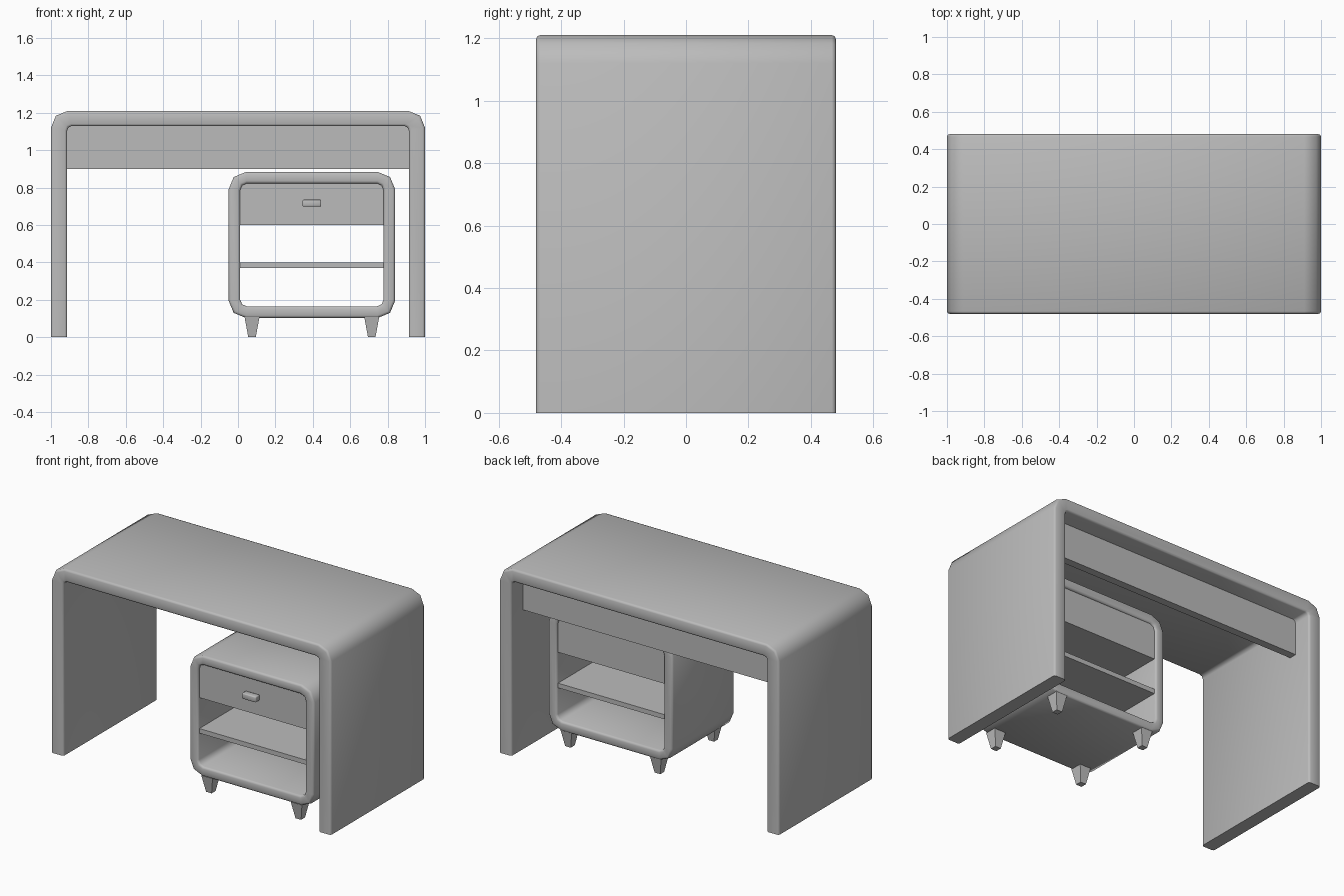
import bpy
import bmesh
from math import radians, sin, cos

cube = bpy.data.objects.get("Cube")
if cube:
    bpy.data.objects.remove(cube, do_unlink=True)

grey = bpy.data.materials.new("plain grey")
grey.use_nodes = True
grey.diffuse_color = (0.5, 0.5, 0.5, 1)
grey.node_tree.nodes["Principled BSDF"].inputs["Base Color"].default_value = grey.diffuse_color


def finish(bm, name, smooth=False):
    bmesh.ops.recalc_face_normals(bm, faces=bm.faces)
    mesh = bpy.data.meshes.new(name)
    bm.to_mesh(mesh)
    bm.free()
    mesh.materials.append(grey)
    obj = bpy.data.objects.new(name, mesh)
    bpy.context.collection.objects.link(obj)
    if smooth:
        bpy.ops.object.select_all(action='DESELECT')
        obj.select_set(True)
        bpy.context.view_layer.objects.active = obj
        bpy.ops.object.shade_smooth_by_angle(angle=radians(50))
    return obj


def box(name, x, y, z, taper=1.0, bevel=0.0):
    """Box from ranges; taper scales its lower end."""
    bm = bmesh.new()
    bmesh.ops.create_cube(bm, size=1)
    for v in bm.verts:
        k = taper if v.co.z < 0 else 1
        v.co.x = sum(x) / 2 + v.co.x * k * (x[1] - x[0])
        v.co.y = sum(y) / 2 + v.co.y * k * (y[1] - y[0])
        v.co.z = z[0] if v.co.z < 0 else z[1]
    if bevel:
        bmesh.ops.bevel(bm, geom=bm.edges[:], offset=bevel, segments=2,
                        profile=0.5, affect='EDGES')
    return finish(bm, name, bevel > 0)


def rounded(x0, x1, z0, z1, r, open_bottom=False):
    """Rounded rectangle path, or an arch standing on z0."""
    corners = [(x1 - r, z1 - r, 0), (x0 + r, z1 - r, 90)]
    if not open_bottom:
        corners += [(x0 + r, z0 + r, 180), (x1 - r, z0 + r, 270)]
    pts = [(cx + r * cos(radians(a + d)), cz + r * sin(radians(a + d)))
           for cx, cz, a in corners for d in (0, 45, 90)]
    return [(x1, z0)] + pts + [(x0, z0)] if open_bottom else pts


def shell(name, outer, inner, y0, y1, closed, soft):
    """Thick band between two paths, with softened front and back rims."""
    bm = bmesh.new()
    rings = [[bm.verts.new((x, y, z)) for x, z in path]
             for path, y in ((outer, y0), (inner, y0), (inner, y1), (outer, y1))]
    n = len(outer)
    for i in range(n if closed else n - 1):
        j = (i + 1) % n
        for a in range(4):
            p, q = rings[a], rings[(a + 1) % 4]
            bm.faces.new((p[i], p[j], q[j], q[i]))
    rims = [bm.edges.get((ring[i], ring[(i + 1) % n]))
            for ring in rings for i in range(n if closed else n - 1)]
    if not closed:
        for i in (0, n - 1):
            bm.faces.new([ring[i] for ring in rings])
    bmesh.ops.bevel(bm, geom=rims, offset=soft, segments=2, profile=0.5, affect='EDGES')
    return finish(bm, name, True)


# Desk: one arched slab with a panel set in from the back
shell("desk_top_and_sides", rounded(-1, 1, 0, 1.21, 0.09, True),
      rounded(-0.913, 0.913, 0, 1.128, 0.022, True), -0.48, 0.48, False, 0.013)
box("back_panel", (-0.915, 0.915), (0.31, 0.36), (0.90, 1.13))

# Cabinet: rounded open frame with drawer, handle and shelf
front, back = -0.425, 0.21
shell("cabinet_frame", rounded(-0.05, 0.84, 0.103, 0.883, 0.092),
      rounded(0.012, 0.778, 0.165, 0.822, 0.035), front, back, True, 0.013)
inside = (front + 0.013, back - 0.013)
drawer = rounded(0.012, 0.778, 0.60, 0.822, 0.035, True)
bm = bmesh.new()
face = bm.faces.new([bm.verts.new((x, inside[0], z)) for x, z in drawer])
moved = bmesh.ops.extrude_face_region(bm, geom=[face], use_keep_orig=True)["geom"]
for v in moved:
    if isinstance(v, bmesh.types.BMVert):
        v.co.y = inside[1]
finish(bm, "drawer")
box("drawer_handle", (0.345, 0.445), (front - 0.03, inside[0]), (0.698, 0.735), bevel=0.006)
box("shelf", (0.01, 0.78), inside, (0.37, 0.40))

# Tapered feet
for side, x in (("right", 0.075), ("left", 0.715)):
    for end, y in (("front", -0.385), ("back", 0.165)):
        box(f"{end}_{side}_foot", (x - 0.04, x + 0.04), (y - 0.04, y + 0.04),
            (0, 0.108), taper=0.5)
